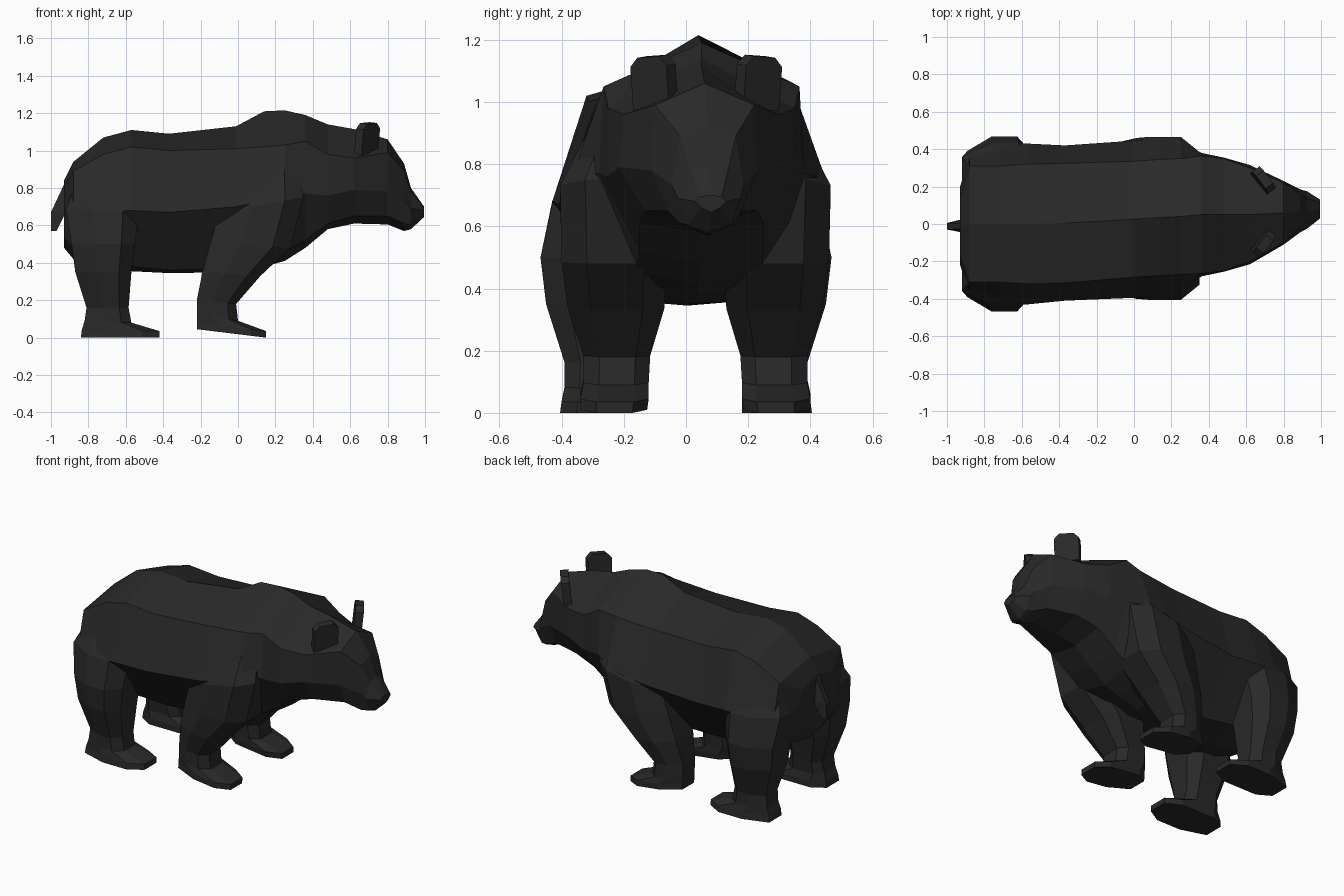
import bpy, bmesh
from math import atan2, radians
from mathutils import Matrix, Vector

fur = bpy.data.materials.new("dark_fur")
fur.diffuse_color = (0.022, 0.022, 0.022, 1)


def loft(name, rings):
    """Skin a list of equal-length closed rings and cap both ends."""
    bm = bmesh.new()
    rows = [[bm.verts.new(p) for p in ring] for ring in rings]
    n = len(rows[0])
    for a, b in zip(rows, rows[1:]):
        for i in range(n):
            j = (i + 1) % n
            bm.faces.new((a[i], a[j], b[j], b[i]))
    bm.faces.new(rows[0])
    bm.faces.new(rows[-1])
    bmesh.ops.recalc_face_normals(bm, faces=bm.faces[:])
    mesh = bpy.data.meshes.new(name)
    bm.to_mesh(mesh)
    bm.free()
    mesh.materials.append(fur)
    obj = bpy.data.objects.new(name, mesh)
    bpy.context.collection.objects.link(obj)
    return obj


def body_ring(x, yc, zt, yu, zu, ys, zs, yl, zl, zb):
    """Eight-sided section: spine, upper edge, flank, lower edge, belly."""
    half = [(yu, zu), (ys, zs), (yl, zl)]
    pts = [(0, zt)] + half + [(0, zb)] + [(-y, z) for y, z in reversed(half)]
    return [(x, yc + y, z) for y, z in pts]


def leg_ring(xb, zb, xf, zf, yi, yo, side, yc):
    """Chamfered rectangle, tilted from back height zb to front height zf."""
    outline = [(0, .22), (.2, 0), (.78, 0), (1, .22),
               (1, .76), (.78, 1), (.38, 1), (0, .78)]
    return [(xb + u * (xf - xb), yc + side * (yi + v * (yo - yi)),
             zb + u * (zf - zb)) for u, v in outline]


# Torso from rump to shoulder hump
torso = [
    (-.93, -.01, .84, .15, .80, .21, .70, .16, .54, .48),
    (-.88, 0, .94, .31, .89, .36, .70, .27, .48, .42),
    (-.72, 0, 1.07, .31, .98, .425, .67, .20, .39, .36),
    (-.57, 0, 1.11, .32, 1.02, .43, .68, .20, .38, .355),
    (-.37, .005, 1.09, .32, 1.0, .415, .67, .18, .36, .345),
    (-.01, .025, 1.13, .31, 1.01, .42, .70, .18, .37, .35),
    (.14, .035, 1.21, .31, 1.02, .425, .73, .18, .42, .38),
    (.25, .04, 1.215, .31, 1.03, .41, .75, .20, .46, .41),
    (.36, .05, 1.19, .315, 1.05, .33, .77, .20, .52, .48),
]
# Neck, skull and muzzle
head = [
    (.48, .05, 1.14, .30, .98, .305, .76, .20, .61, .58),
    (.62, .05, 1.115, .25, .96, .265, .79, .18, .65, .61),
    (.80, .06, 1.06, .16, .99, .17, .78, .12, .65, .605),
    (.888, .07, .93, .09, .89, .115, .73, .09, .61, .57),
    (.925, .075, .80, .06, .78, .10, .69, .07, .605, .58),
    (.995, .08, .70, .035, .695, .05, .68, .03, .66, .645),
]
loft("body_and_head", [body_ring(*r) for r in torso + head])

# Legs: back x and z, front x and z, inner y, outer y
hind = [
    (-.84, .88, -.60, .90, .12, .30),
    (-.92, .69, -.53, .67, .10, .43),
    (-.89, .50, -.55, .50, .12, .468),
    (-.87, .35, -.57, .35, .14, .45),
    (-.81, .16, -.585, .16, .18, .39),
    (-.82, .09, -.57, .08, .19, .39),
    (-.835, .04, -.42, .035, .18, .40),
    (-.84, 0, -.42, 0, .18, .405),
]
fore = [
    (.02, .96, .31, 1.0, .12, .30),
    (-.10, .67, .35, .75, .10, .435),
    (-.15, .50, .28, .48, .09, .43),
    (-.19, .35, .12, .33, .10, .41),
    (-.22, .20, -.01, .18, .145, .36),
    (-.22, .12, 0, .09, .15, .36),
    (-.22, .08, .15, .035, .15, .37),
    (-.22, .06, -.05, .01, .16, .365),
]
fore[-1] = (-.22, .045, .15, 0, .155, .37)
for name, rows, yc in (("hind_leg", hind, 0), ("front_leg", fore, .03)):
    for label, side in (("left", 1), ("right", -1)):
        loft(f"{name}_{label}", [leg_ring(*r, side, yc) for r in rows])

# Ears: angled hexagonal plates leaning slightly back
ear = [(-.07, -.09), (.075, -.09), (.075, .055), (.045, .085), (-.04, .08), (-.07, .05)]
for label, side in (("left", 1), ("right", -1)):
    spin = (Matrix.Translation((.69, .065 + side * .17, 1.065))
            @ Matrix.Rotation(atan2(-side * .12, .09), 4, 'Z')
            @ Matrix.Rotation(radians(-6 * side), 4, 'X'))
    loft(f"ear_{label}", [[spin @ Vector((u, d, v)) for u, v in ear] for d in (-.025, .025)])

# Tail: short tapered stub
tail = [(-.93, -.88, .82, .03), (-1.0, -.92, .67, .035), (-1.0, -.97, .57, .02)]
loft("tail", [[(a, -.012 - w * .5, z), (b, -.01 - w, z), (b, -.01 + w, z), (a, -.012 + w * .5, z)]
              for a, b, z, w in tail])
